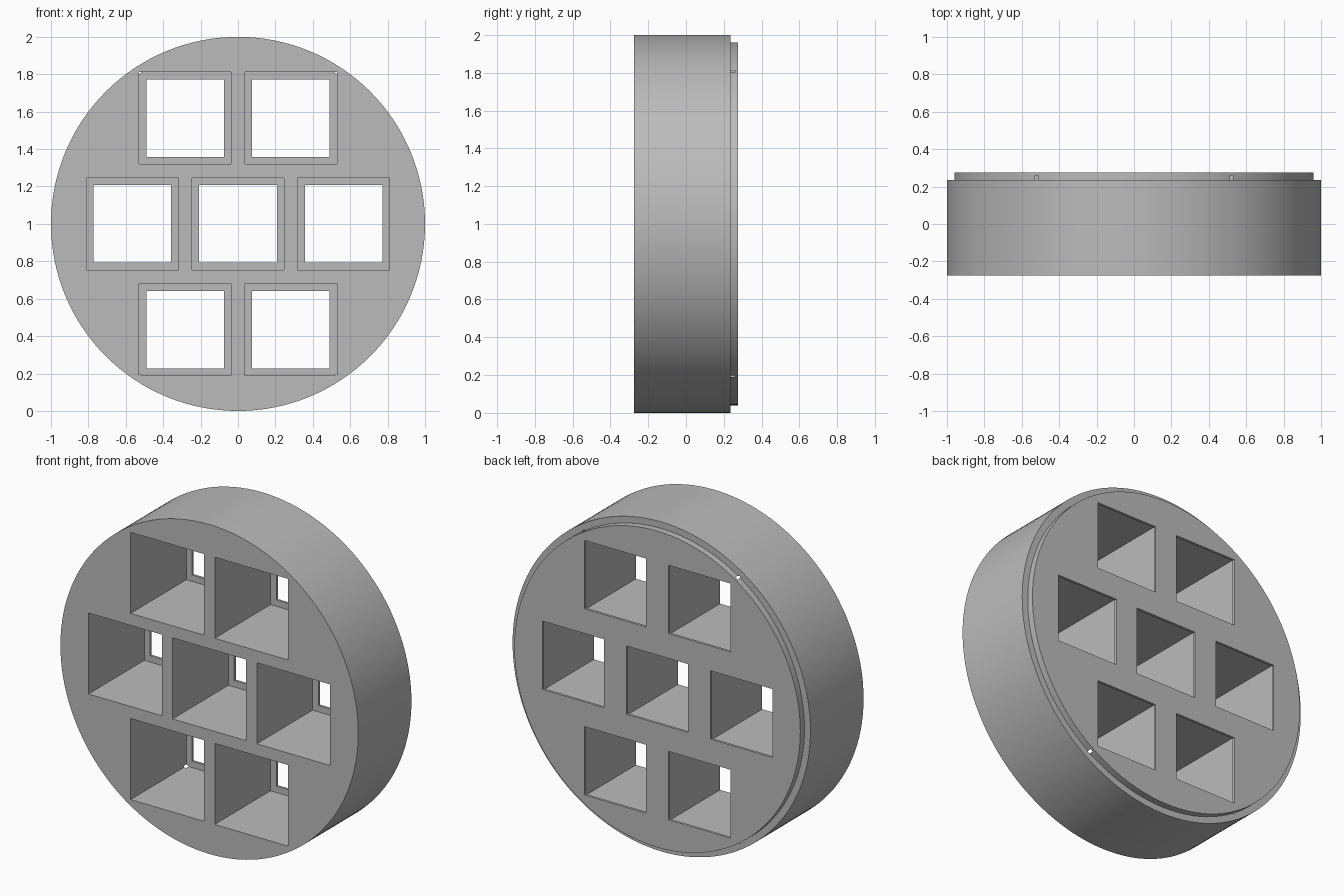
import bpy, bmesh, math
from mathutils import Matrix

if "Cube" in bpy.data.objects:
    bpy.data.objects.remove(bpy.data.objects["Cube"], do_unlink=True)

FRONT, SHOULDER, BACK = -0.275, 0.235, 0.275   # depths along y
POCKET_END = 0.26                              # pocket floor
PITCH = 0.565                                  # spacing of the openings
SEGMENTS = 128

grey = bpy.data.materials.new("grey")
grey.use_nodes = True
COLOUR = (0.5, 0.5, 0.5, 1)
grey.diffuse_color = COLOUR
grey.node_tree.nodes["Principled BSDF"].inputs["Base Color"].default_value = COLOUR


def make_object(name, bm):
    bmesh.ops.recalc_face_normals(bm, faces=bm.faces[:])
    mesh = bpy.data.meshes.new(name)
    bm.to_mesh(mesh)
    bm.free()
    mesh.materials.append(grey)
    obj = bpy.data.objects.new(name, mesh)
    bpy.context.collection.objects.link(obj)
    return obj


def square_cutters(name, size, y0, y1):
    """One box per opening, in rows of two, three and two."""
    bm = bmesh.new()
    for row, count in ((-1, 2), (0, 3), (1, 2)):
        for i in range(count):
            x = (i - (count - 1) / 2) * PITCH
            place = Matrix.Translation((x, (y0 + y1) / 2, 1 + row * PITCH))
            scale = Matrix.Diagonal((size, y1 - y0, size, 1))
            bmesh.ops.create_cube(bm, size=1, matrix=place @ scale)
    obj = make_object(name, bm)
    obj.hide_render = True
    return obj


# Round body with a stepped lip at the back
bm = bmesh.new()
rings = []
for radius, y in ((1, FRONT), (1, SHOULDER), (0.96, SHOULDER), (0.96, BACK)):
    angles = [math.tau * i / SEGMENTS for i in range(SEGMENTS)]
    rings.append([bm.verts.new((radius * math.cos(a), y, 1 + radius * math.sin(a)))
                  for a in angles])
for a, b in zip(rings, rings[1:]):
    for i in range(SEGMENTS):
        j = (i + 1) % SEGMENTS
        bm.faces.new((a[i], a[j], b[j], b[i]))
bm.faces.new(rings[0])
bm.faces.new(rings[-1])
body = make_object("round_holder", bm)

# Deep front pockets, then smaller windows through the thin back wall
cutters = [square_cutters("pocket_cutter", 0.492, -0.5, POCKET_END),
           square_cutters("window_cutter", 0.415, -0.6, 0.5)]
for cutter in cutters:
    mod = body.modifiers.new(cutter.name, "BOOLEAN")
    mod.operation = "DIFFERENCE"
    mod.solver = "EXACT"
    mod.object = cutter

# Apply the cuts and remove the cutters
bpy.context.view_layer.update()
graph = bpy.context.evaluated_depsgraph_get()
cut_mesh = bpy.data.meshes.new_from_object(body.evaluated_get(graph))
body.modifiers.clear()
body.data = cut_mesh
for cutter in cutters:
    bpy.data.objects.remove(cutter, do_unlink=True)

# Smooth the round wall, keep the corners crisp
bpy.ops.object.select_all(action="DESELECT")
body.select_set(True)
bpy.context.view_layer.objects.active = body
bpy.ops.object.shade_smooth_by_angle(angle=math.radians(30))
